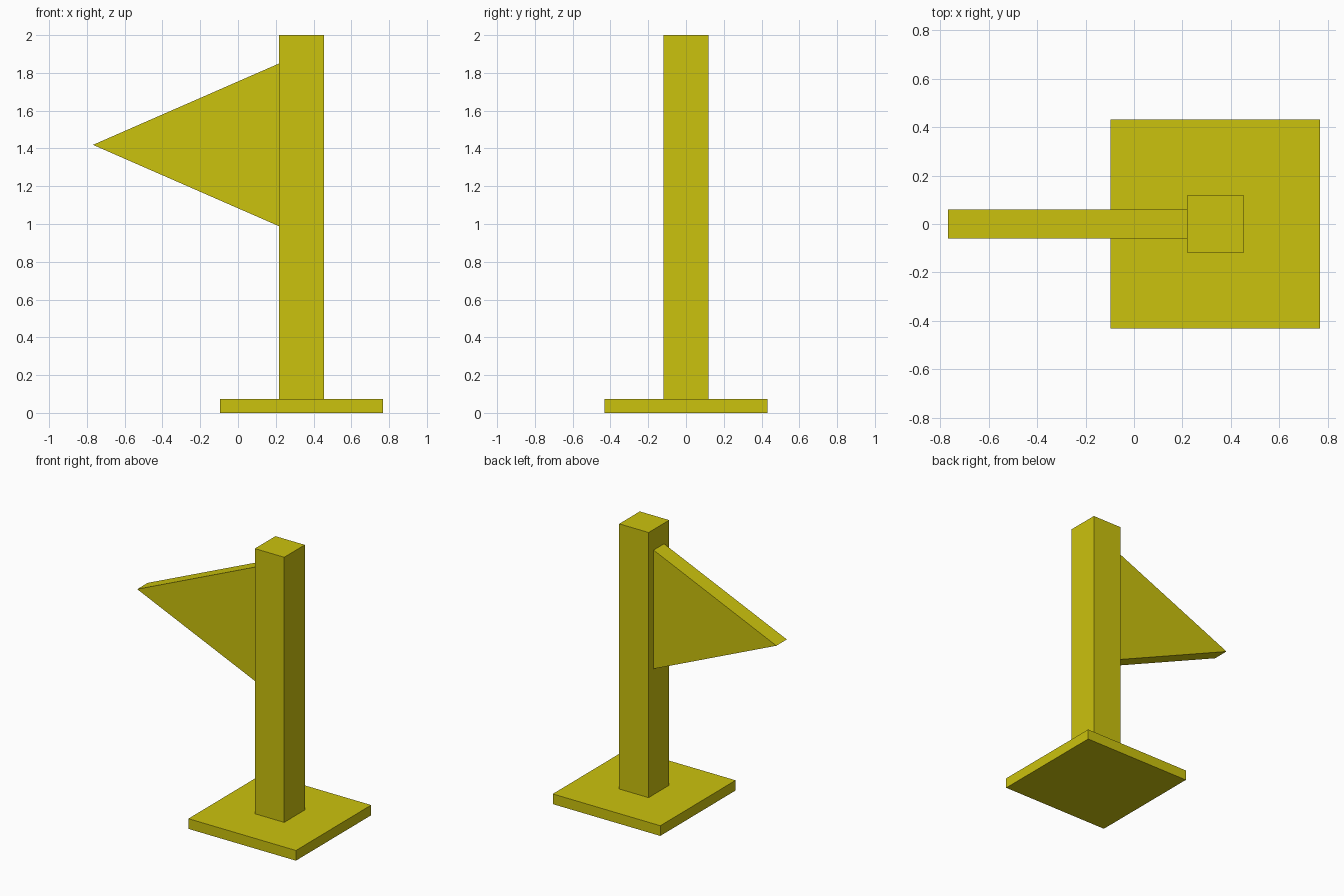
import bpy, bmesh

if "Cube" in bpy.data.objects:
    bpy.data.objects.remove(bpy.data.objects["Cube"])

mat = bpy.data.materials.new("yellow")
mat.diffuse_color = (0.6, 0.54, 0.004, 1)
mat.use_nodes = True
mat.node_tree.nodes["Principled BSDF"].inputs["Base Color"].default_value = mat.diffuse_color

AXIS_X = 0.336  # shared centre of base and pole


def prism(name, points, to_3d, direction):
    """Extrude a flat outline into a solid."""
    bm = bmesh.new()
    face = bm.faces.new([bm.verts.new(to_3d(p)) for p in points])
    res = bmesh.ops.extrude_face_region(bm, geom=[face])
    verts = [g for g in res["geom"] if isinstance(g, bmesh.types.BMVert)]
    bmesh.ops.translate(bm, verts=verts, vec=direction)
    bmesh.ops.recalc_face_normals(bm, faces=bm.faces)
    mesh = bpy.data.meshes.new(name)
    bm.to_mesh(mesh)
    bm.free()
    mesh.materials.append(mat)
    obj = bpy.data.objects.new(name, mesh)
    bpy.context.collection.objects.link(obj)
    return obj


def square_post(name, half, z0, z1):
    corners = [(-half, -half), (half, -half), (half, half), (-half, half)]
    return prism(name, corners, lambda p: (AXIS_X + p[0], p[1], z0), (0, 0, z1 - z0))


# Square foot plate and upright pole
square_post("base_plate", 0.432, 0, 0.074)
square_post("pole", 0.118, 0.074, 2.0)

# Triangular pennant, attached to the left side of the pole
prism("pennant", [(0.218, 0.988), (0.218, 1.85), (-0.768, 1.419)],
      lambda p: (p[0], -0.06, p[1]), (0, 0.12, 0))
